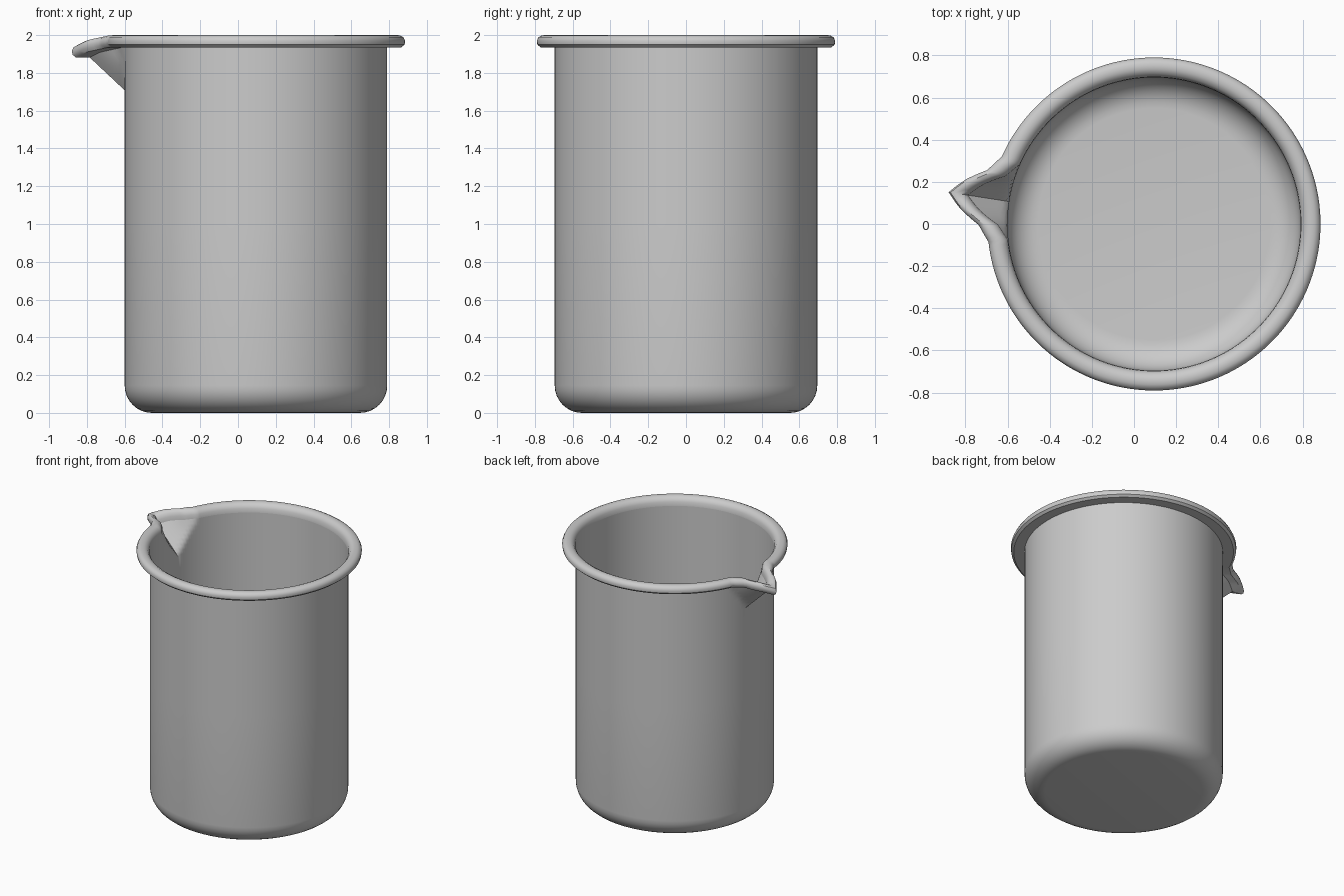
import bpy, bmesh
from math import radians, cos, sin, pi

if "Cube" in bpy.data.objects:
    bpy.data.objects.remove(bpy.data.objects["Cube"])

CX, R = 0.095, 0.695          # beaker axis and wall radius
SPOUT = radians(171.2)        # direction of the pouring spout
SEGS = 240
Z_APEX, Z_RIM = 1.70, 1.935   # spout root and underside of rim


def lerp_table(table, x):
    for (x0, y0), (x1, y1) in zip(table, table[1:]):
        if x <= x1:
            return y0 + (y1 - y0) * (x - x0) / (x1 - x0)
    return table[-1][1]


PUSH = [(0, 0.196), (4.2, 0.134), (9.2, 0.04), (15, 0)]
DROP = [(0, 0.053), (4.2, 0.026), (9.2, 0.006), (13, 0)]


def place(r, z, d):
    """Point on the lathe at d degrees from the spout, pulled out into the spout."""
    a = abs(d)
    z0 = Z_APEX + (Z_RIM - Z_APEX) * min(a / 15, 0.95)
    t = max(0, min(1, (z - z0) / (Z_RIM - z0)))
    r += lerp_table(PUSH, a) * t
    z -= lerp_table(DROP, a) * t
    ang = SPOUT + radians(d)
    return (CX + r * cos(ang), r * sin(ang), z)


def lathe(name, profile, closed=False, cap=False):
    bm = bmesh.new()
    rings = []
    for i in range(SEGS):
        d = (i * 360 / SEGS + 180) % 360 - 180
        rings.append([bm.verts.new(place(r, z, d)) for r, z in profile])
    n = len(profile)
    for i in range(SEGS):
        a, b = rings[i], rings[(i + 1) % SEGS]
        for j in range(n if closed else n - 1):
            k = (j + 1) % n
            bm.faces.new((a[j], b[j], b[k], a[k]))
    if cap:
        bm.faces.new([ring[0] for ring in reversed(rings)])
    bmesh.ops.recalc_face_normals(bm, faces=bm.faces)
    mesh = bpy.data.meshes.new(name)
    bm.to_mesh(mesh)
    bm.free()
    ob = bpy.data.objects.new(name, mesh)
    bpy.context.collection.objects.link(ob)
    bpy.ops.object.select_all(action='DESELECT')
    ob.select_set(True)
    bpy.context.view_layer.objects.active = ob
    bpy.ops.object.shade_smooth_by_angle(angle=radians(40))
    return ob


# Thin cup: flat base, rounded bottom edge, straight wall flaring into the spout
F = 0.145
cup = [(R - F + F * sin(i * pi / 16), F - F * cos(i * pi / 16)) for i in range(9)]
cup += [(R, 1.0), (R, 1.6)]
cup += [(R, Z_APEX + (Z_RIM - Z_APEX) * i / 8) for i in range(9)]
lathe("beaker_cup", cup, cap=True)

# Rolled rim bead following the same spout outline
rim = [(0.695, 1.935), (0.698, 1.965), (0.712, 1.988), (0.735, 2.0),
       (0.762, 1.999), (0.781, 1.989), (0.79, 1.97), (0.787, 1.95), (0.77, 1.935)]
lathe("rolled_rim", rim, closed=True)
